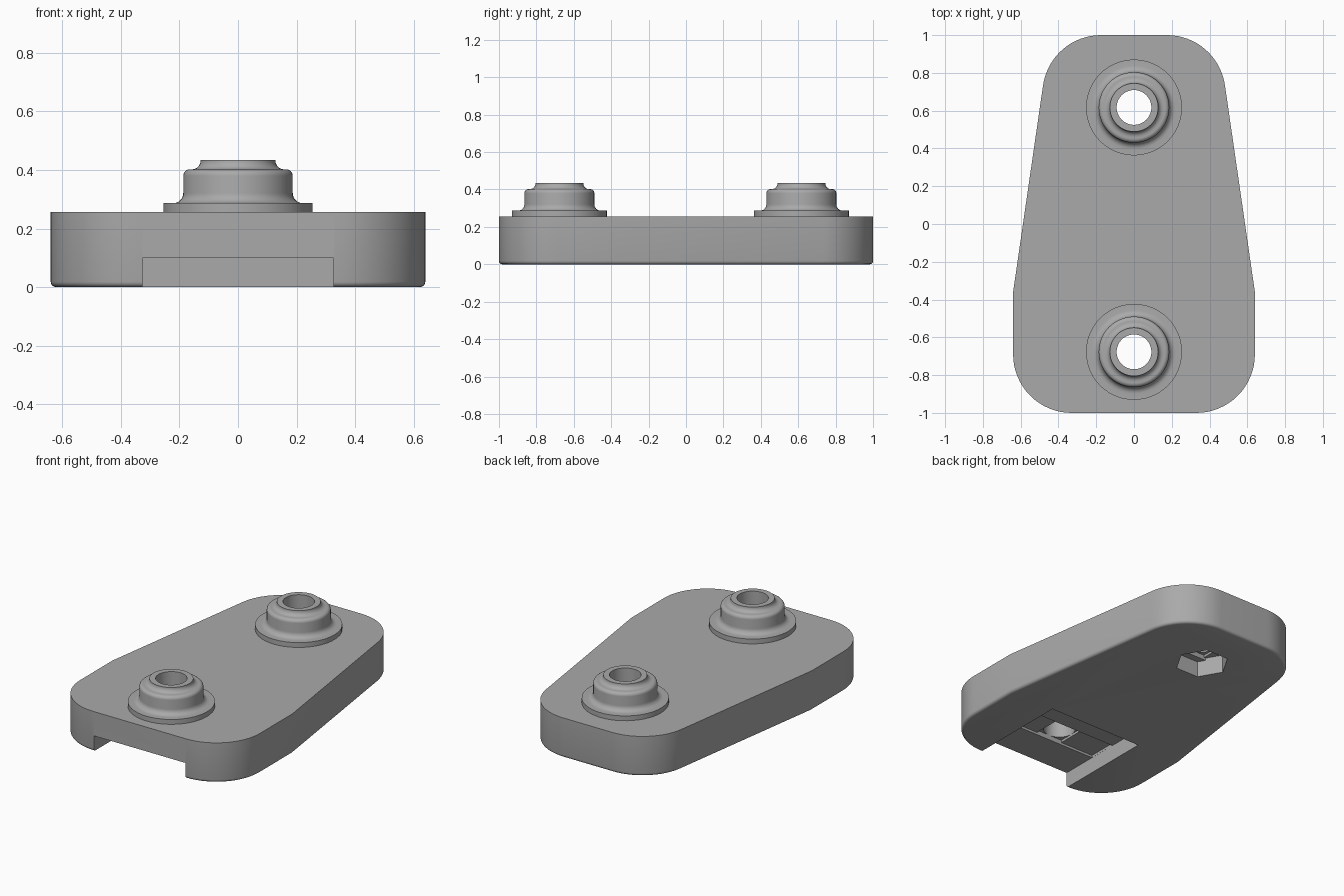
import bpy, bmesh
from math import sin, cos, pi, radians
from mathutils import Vector

cube = bpy.data.objects.get("Cube")
if cube:
    bpy.data.objects.remove(cube)

HOLES = (0.617, -0.677)      # y of the back and front holes
HOLE_R, TOP = 0.092, 0.256

grey = bpy.data.materials.new("plain grey")
grey.use_nodes = True
grey.diffuse_color = (0.4, 0.4, 0.4, 1)
grey.node_tree.nodes["Principled BSDF"].inputs["Base Color"].default_value = (0.4, 0.4, 0.4, 1)


def make_object(name, bm):
    bmesh.ops.recalc_face_normals(bm, faces=bm.faces)
    mesh = bpy.data.meshes.new(name)
    bm.to_mesh(mesh)
    bm.free()
    mesh.materials.append(grey)
    obj = bpy.data.objects.new(name, mesh)
    bpy.context.collection.objects.link(obj)
    return obj


def activate(obj):
    bpy.ops.object.select_all(action='DESELECT')
    obj.select_set(True)
    bpy.context.view_layer.objects.active = obj


def prism(name, points, z0, z1, round_bottom=0):
    bm = bmesh.new()
    base = bm.faces.new([bm.verts.new((x, y, z0)) for x, y in points])
    edges = list(base.edges)
    top = bmesh.ops.extrude_face_region(bm, geom=[base], use_keep_orig=True)["geom"]
    for v in top:
        if isinstance(v, bmesh.types.BMVert):
            v.co.z = z1
    bmesh.ops.recalc_face_normals(bm, faces=bm.faces)
    if round_bottom:
        bmesh.ops.bevel(bm, geom=edges, offset=round_bottom, segments=4,
                        profile=0.5, affect='EDGES')
    return make_object(name, bm)


def ring(radius, y, sides):
    return [(radius * cos(2 * pi * i / sides), y + radius * sin(2 * pi * i / sides))
            for i in range(sides)]


def box(half_x, half_y, y):
    return [(-half_x, y - half_y), (half_x, y - half_y),
            (half_x, y + half_y), (-half_x, y + half_y)]


def fillet(before, corner, after, radius, steps=16):
    """Points of an arc that rounds off a corner."""
    c = Vector(corner)
    a, b = (Vector(before) - c).normalized(), (Vector(after) - c).normalized()
    half = a.angle(b) / 2
    centre = c + (a + b).normalized() * radius / sin(half)
    reach = radius * cos(half) / sin(half)
    start, end = c + a * reach - centre, c + b * reach - centre
    span = start.angle(end)
    return [centre + (start * sin(span * (1 - i / steps)) + end * sin(span * i / steps)) / sin(span)
            for i in range(steps + 1)]


# Tapered plate: one side with rounded corners, then mirrored
wide, kink, narrow = (0.64, -1), (0.64, -0.36), (0.443, 1)
side = fillet((0, -1), wide, kink, 0.31) + [Vector(kink)] + fillet(kink, narrow, (0, 1), 0.31)
outline = side + [Vector((-p.x, p.y)) for p in reversed(side)]
plate = prism("plate", outline, 0, TOP, round_bottom=0.018)

# Cutters: nut pockets, stepped hole roofs and through holes
back, front = HOLES
hexagon = 0.157
strip_x = hexagon - HOLE_R / 3 ** 0.5
strip = [(hexagon, back), (strip_x, back + HOLE_R), (-strip_x, back + HOLE_R),
         (-hexagon, back), (-strip_x, back - HOLE_R), (strip_x, back - HOLE_R)]
cuts = [
    (box(0.326, 0.5, front - 0.174), -0.1, 0.1),
    (box(0.3255, HOLE_R, front), 0.05, 0.115),
    (ring(hexagon, back, 6), -0.1, 0.1),
    (strip, 0.05, 0.115),
]
for y in HOLES:
    cuts.append((box(HOLE_R, HOLE_R, y), 0.05, 0.13))
    cuts.append((ring(HOLE_R, y, 48), 0.04, 0.5))

for points, z0, z1 in cuts:
    cutter = prism("cutter", points, z0, z1)
    cutter.hide_render = True
    activate(plate)
    mod = plate.modifiers.new("cut", 'BOOLEAN')
    mod.operation, mod.solver, mod.object = 'DIFFERENCE', 'EXACT', cutter
    bpy.ops.object.modifier_apply(modifier=mod.name)
    bpy.data.objects.remove(cutter)


def arc(r, z, radius, start, end, steps=6):
    angles = [radians(start + (end - start) * i / steps) for i in range(steps + 1)]
    return [(r + radius * cos(a), z + radius * sin(a)) for a in angles]


# Stepped bosses: a turned profile with flange, body, neck and bore
profile = [(0.254, TOP), (0.254, 0.287)]
profile += arc(0.221, 0.321, 0.034, 270, 180)
profile += arc(0.165, 0.38, 0.022, 0, 90)
profile += arc(0.158, 0.432, 0.03, 270, 180)
profile += [(0.128, 0.434), (HOLE_R, 0.434), (HOLE_R, TOP)]


def boss(name, y):
    bm = bmesh.new()
    verts = [bm.verts.new((r, y, z)) for r, z in profile]
    edges = [bm.edges.new(pair) for pair in zip(verts, verts[1:])]
    bmesh.ops.spin(bm, geom=verts + edges, cent=(0, y, 0), axis=(0, 0, 1),
                   angle=2 * pi, steps=48, use_merge=True)
    bmesh.ops.remove_doubles(bm, verts=bm.verts, dist=0.0001)
    # close the underside so the part is a solid
    rims = [e for e in bm.edges if e.is_boundary]
    bmesh.ops.bridge_loops(bm, edges=rims)
    return make_object(name, bm)


parts = [plate, boss("back_boss", back), boss("front_boss", front)]
for part in parts:
    activate(part)
    bpy.ops.object.shade_smooth_by_angle(angle=radians(30))
